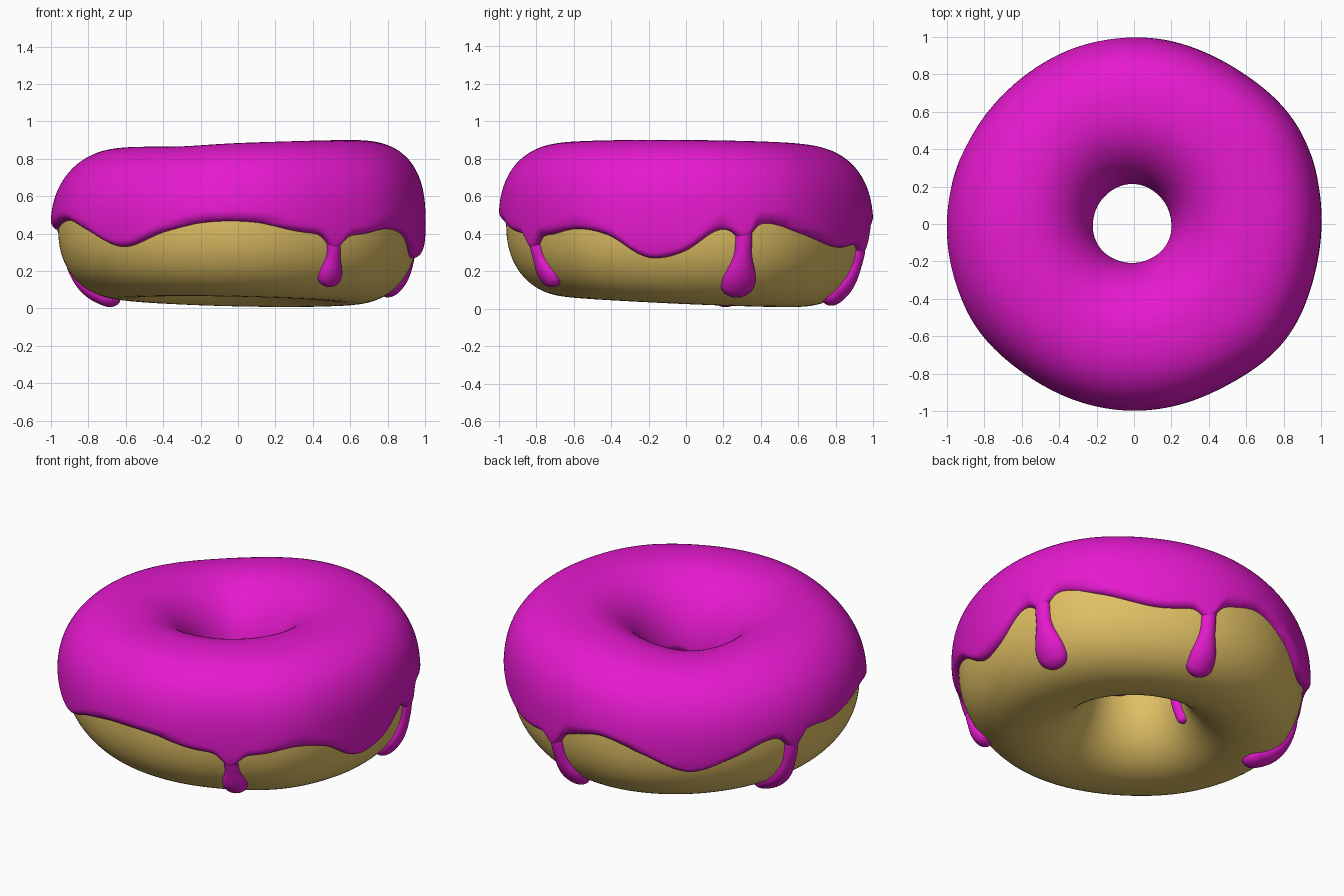
import bpy, bmesh, math
from math import sin, cos, pi, radians, degrees
from mathutils import Vector

if "Cube" in bpy.data.objects:
    bpy.data.objects.remove(bpy.data.objects["Cube"])

T = 0.04                      # icing thickness
RC, A = 0.60, 0.36            # ring radius and half width of the dough


def material(name, rgb):
    m = bpy.data.materials.new(name)
    m.diffuse_color = (*rgb, 1)
    m.use_nodes = True
    m.node_tree.nodes["Principled BSDF"].inputs["Base Color"].default_value = m.diffuse_color
    return m


PINK = material("pink icing", (0.79, 0.010, 0.62))
TAN = material("golden dough", (0.75, 0.53, 0.13))


def bump(th, centre, width):
    """Soft bump of height 1 round an angle in degrees."""
    d = (degrees(th) - centre + 180) % 360 - 180
    return math.exp(-(d / width) ** 2)


def heights(th):
    """Centre height and half height of the slightly tilted dough."""
    top = 0.88 + 0.02 * cos(th) - 0.005 * sin(th) - T
    top -= 0.04 * bump(th, 128, 35) + 0.008 * bump(th, 240, 20)
    bot = 0.037 - 0.026 * sin(th) - 0.013 * cos(th)
    return (top + bot) / 2, (top - bot) / 2


def outer_width(th):
    """Hand-made, slightly uneven outline."""
    return (A + 0.008 * (cos(4 * th) - 1) + 0.032 * bump(th, 32, 20)
            + 0.022 * bump(th, 212, 20) + 0.034 * bump(th, 322, 18))


def spow(v, e):
    return math.copysign(abs(v) ** e, v)


def base(th, ph):
    """Dough surface: rounded-square section swept round the ring."""
    zc, b = heights(th)
    c, s = cos(ph), sin(ph)
    n = 2.05 if c < 0 else (2.5 + 0.3 * cos(th) if s > 0 else 2.25)
    a = outer_width(th) if c > 0 else A - 0.008 + 0.01 * cos(th)
    r = RC + a * spow(c, 2 / n)
    return Vector((r * cos(th), r * sin(th), zc + b * spow(s, 2 / n)))


def surf(th, ph, off=0.0):
    p = base(th, ph)
    if off == 0:
        return p
    e = 0.02
    n = (base(th + e, ph) - base(th - e, ph)).cross(base(th, ph + e) - base(th, ph - e))
    return p + n.normalized() * off


def grid_object(name, rows, mat, wrap_u, wrap_v):
    bm = bmesh.new()
    vs = [[bm.verts.new(p) for p in row] for row in rows]
    nu, nv = len(vs), len(vs[0])
    for i in range(nu if wrap_u else nu - 1):
        for j in range(nv if wrap_v else nv - 1):
            k, l = (i + 1) % nu, (j + 1) % nv
            bm.faces.new((vs[i][j], vs[k][j], vs[k][l], vs[i][l]))
    for f in bm.faces:
        f.smooth = True
    me = bpy.data.meshes.new(name)
    bm.to_mesh(me)
    bm.free()
    me.materials.append(mat)
    ob = bpy.data.objects.new(name, me)
    bpy.context.collection.objects.link(ob)
    return ob


# Drips: name, angle at top, angle at tip, tip section angle, neck and bulb half widths
DRIPS = [("front_drip", 302.5, 304.5, -52, 0.040, 0.070),
         ("right_drip", 18.5, 18.5, -58, 0.046, 0.092),
         ("back_drip", 76, 77, -67, 0.044, 0.078),
         ("left_drip", 163, 163, -82, 0.044, 0.075)]

# Wavy lower edge of the icing: angle in degrees, height
EDGE = [(0, .31), (9, .41), (14, .43), (26, .455), (39, .40), (56, .33), (68, .34),
        (84, .41), (96, .45), (110, .38), (126, .28), (141, .35), (153, .42),
        (163, .42), (171, .43), (182, .42), (202, .47), (214, .42), (230, .33),
        (246, .41), (260, .46), (275, .46), (290, .41), (302, .395), (312, .395),
        (324, .425), (335, .39), (345, .29), (351, .27)]
KEYS = [(a - 360, z) for a, z in EDGE[-3:]] + EDGE + [(a + 360, z) for a, z in EDGE[:3]]


def edge_height(deg):
    deg %= 360
    i = next(i for i in range(1, len(KEYS) - 2) if KEYS[i][0] <= deg < KEYS[i + 1][0])
    (a0, z0), (a1, z1), (a2, z2), (a3, z3) = KEYS[i - 1:i + 3]
    h = a2 - a1
    t = (deg - a1) / h
    m1, m2 = (z2 - z0) / (a2 - a0) * h, (z3 - z1) / (a3 - a1) * h
    z = ((2 * t**3 - 3 * t**2 + 1) * z1 + (t**3 - 2 * t**2 + t) * m1
         + (3 * t**2 - 2 * t**3) * z2 + (t**3 - t**2) * m2)
    # the edge flows down into each drip
    return z - sum(0.08 * bump(radians(deg), d[1], 3.6) for d in DRIPS)


def edge_phi(th):
    zc, b = heights(th)
    d = (edge_height(degrees(th)) - zc) / b
    n = 2.25 if d < 0 else 2.5 + 0.3 * cos(th)
    return math.asin(spow(d, n / 2))


# Dough ring
NT, NP = 200, 80
grid_object("dough", [[surf(2 * pi * i / NT, 2 * pi * j / NP) for j in range(NP)]
                      for i in range(NT)], TAN, True, True)

# Icing shell with rounded rims
NT, RIM, MID, DELTA = 480, 7, 50, 0.10
rows = []
for i in range(NT):
    th = 2 * pi * i / NT
    lo = edge_phi(th)
    hi = pi + 0.08 * sin(3 * th)
    rim = [(DELTA * (1 - cos(k * pi / 2 / RIM)), -0.005 + (T + 0.005) * sin(k * pi / 2 / RIM))
           for k in range(RIM + 1)]
    row = [surf(th, lo + d, o) for d, o in rim]
    row += [surf(th, lo + DELTA + (hi - lo - 2 * DELTA) * k / MID, T) for k in range(1, MID)]
    row += [surf(th, hi - d, o) for d, o in reversed(rim)]
    rows.append(row)
grid_object("icing", rows, PINK, True, False)


def drip(name, a0, a1, start, tip, neck, bulb, high):
    """Flattened tear running over the dough, round at the tip."""
    rows, n, m = [], 48, 20
    length = abs(tip - start) * 0.40
    for i in range(n + 1):
        t = 1 - (1 - i / n) ** 1.6
        ph = start + (tip - start) * t
        th = radians(a0 + (a1 - a0) * t)
        q = min(1, max(0, (t - 0.2) / 0.5))
        q = q * q * (3 - 2 * q)
        w = neck + (bulb - neck) * q
        left = (1 - t) * length                 # distance to the tip
        cap = math.sqrt(max(0, 1 - max(0, 1 - left / bulb) ** 2))
        w = max(w * cap, 0.0005)
        h = (0.036 + (high - 0.036) * q) * cap
        r = math.hypot(*base(th, ph).xy)
        rows.append([surf(th + w * cos(pi * j / m) / r, ph, -0.004 + (h + 0.004) * sin(pi * j / m))
                     for j in range(m + 1)])
    grid_object(name, rows, PINK, False, False)


# Drips over the outside and one inside the hole
for name, a0, a1, tip, neck, bulb in DRIPS:
    drip(name, a0, a1, edge_phi(radians(a0)) + 0.10, radians(tip), neck, bulb, 0.05)
drip("hole_drip", 166, 166, pi - 0.15, radians(215), 0.036, 0.036, 0.035)

# Consistent outward normals on every part
for ob in bpy.context.collection.objects:
    score = 0.0
    for p in ob.data.polygons:
        ring = Vector((p.center.x, p.center.y, 0)).normalized() * RC + Vector((0, 0, 0.44))
        score += (p.center - ring).dot(p.normal) * p.area
    if score < 0:
        ob.data.flip_normals()
